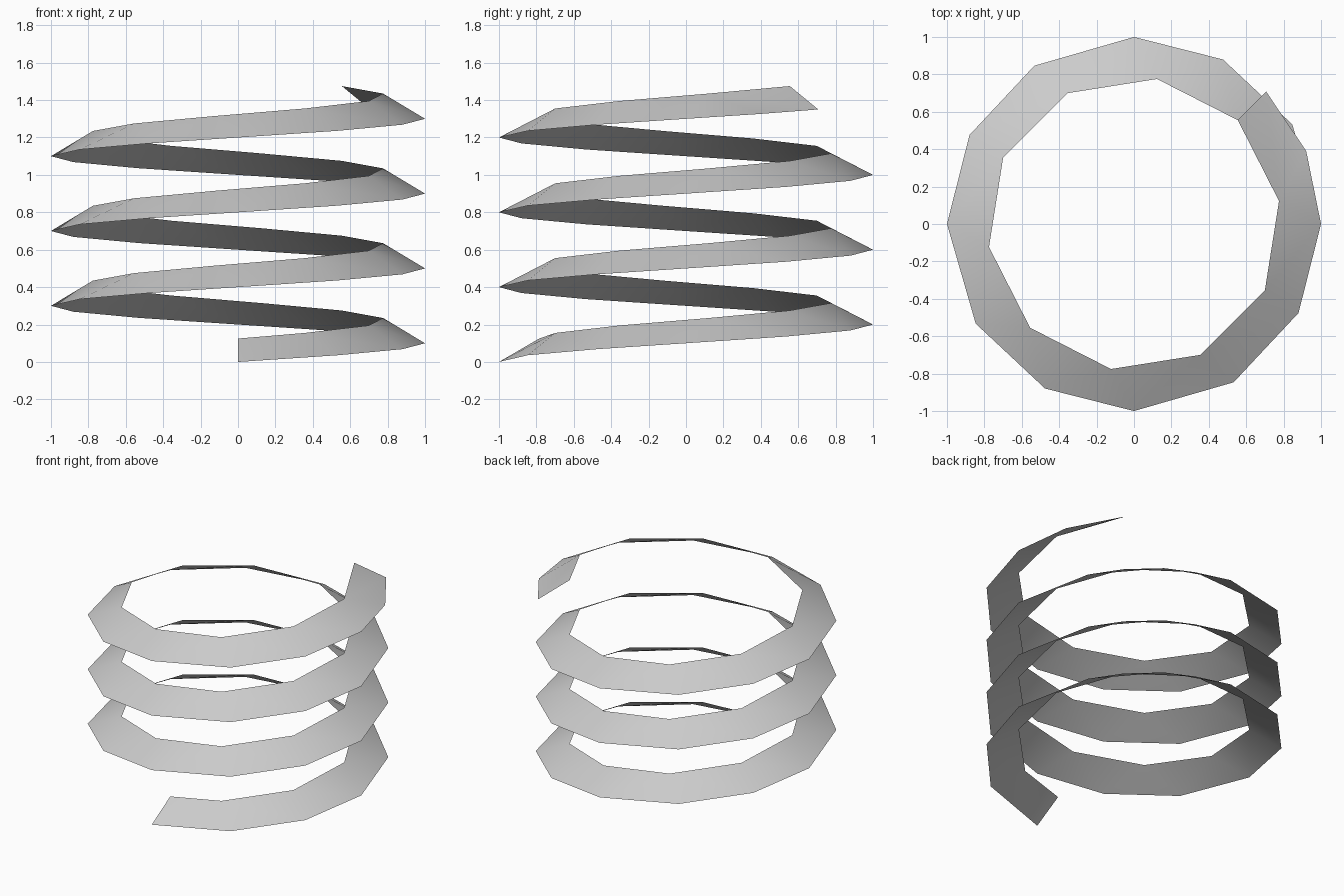
import bpy
import bmesh
from math import sin, cos, radians

cube = bpy.data.objects.get("Cube")
if cube:
    bpy.data.objects.remove(cube, do_unlink=True)

PITCH = 0.4          # rise per turn
END = 1215           # total sweep in degrees
INNER_RADIUS, INNER_LIFT = 0.785, 0.125

grey = bpy.data.materials.new("plain grey")
grey.use_nodes = True
colour = (0.6, 0.6, 0.6, 1)
grey.diffuse_color = colour
grey.node_tree.nodes["Principled BSDF"].inputs["Base Color"].default_value = colour


def helix_point(angle, radius, lift):
    a = radians(angle)
    return radius * sin(a), -radius * cos(a), lift + PITCH * angle / 360


# Outer edge: three steps per quarter turn, ending with a half quarter
outer_angles = [90 * q + step for q in range(13) for step in (0, 32.2, 61.6)]
outer_angles += [END - 45, END - 22, END]
# Inner edge: ten steps per turn
inner_angles = [0] + list(range(27, END + 1, 36))

bm = bmesh.new()
outer = [bm.verts.new(helix_point(a, 1, 0)) for a in outer_angles]
inner = [bm.verts.new(helix_point(a, INNER_RADIUS, INNER_LIFT)) for a in inner_angles]

# Sloping ribbon: stitch the two edges, always advancing the one that lags
i = j = 0
while i < len(outer) - 1 or j < len(inner) - 1:
    step_outer = j == len(inner) - 1 or (
        i < len(outer) - 1 and outer_angles[i + 1] <= inner_angles[j + 1])
    if step_outer:
        bm.faces.new((outer[i], outer[i + 1], inner[j]))
        i += 1
    else:
        bm.faces.new((outer[i], inner[j + 1], inner[j]))
        j += 1
for face in bm.faces:
    face.smooth = True

mesh = bpy.data.meshes.new("spiral_ribbon")
bm.to_mesh(mesh)
bm.free()
mesh.materials.append(grey)
ribbon = bpy.data.objects.new("spiral_ribbon", mesh)
bpy.context.collection.objects.link(ribbon)
